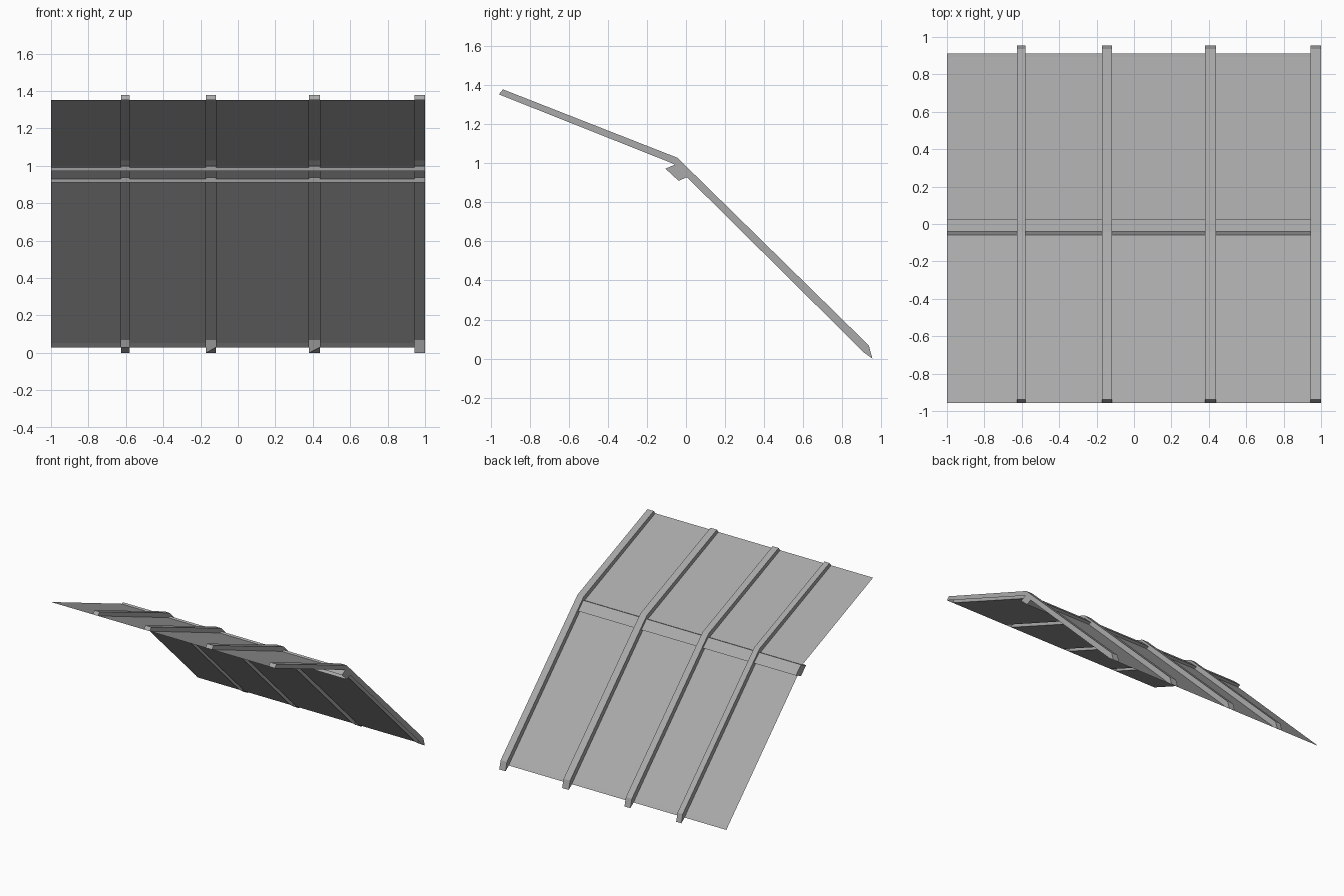
import bpy
import bmesh

cube = bpy.data.objects.get("Cube")
if cube:
    bpy.data.objects.remove(cube, do_unlink=True)

grey = bpy.data.materials.new("metal_grey")
grey.use_nodes = True
COLOUR = (0.4, 0.4, 0.4, 1)
grey.diffuse_color = COLOUR
grey.node_tree.nodes["Principled BSDF"].inputs["Base Color"].default_value = COLOUR


def extruded_sheet(name, path, x0, x1, capped=False, lip=0):
    """Sweep an open (y, z) path along x; capped closes both ends.
    lip is the number of corners of the small face under the lower tip."""
    bm = bmesh.new()
    near = [bm.verts.new((x0, y, z)) for y, z in path]
    far = [bm.verts.new((x1, y, z)) for y, z in path]
    for i in range(len(path) - 1):
        bm.faces.new((near[i], far[i], far[i + 1], near[i + 1]))
    if capped:
        bm.faces.new(near)
        bm.faces.new(far[::-1])
    if lip:
        bm.faces.new((near[-2], far[-2], far[-1], near[-1])[:lip])
    bmesh.ops.recalc_face_normals(bm, faces=bm.faces)
    # open sheets face upward
    bm.normal_update()
    if sum(f.normal.z * f.calc_area() for f in bm.faces) < 0:
        bmesh.ops.reverse_faces(bm, faces=bm.faces)
    mesh = bpy.data.meshes.new(name)
    bm.to_mesh(mesh)
    bm.free()
    mesh.materials.append(grey)
    obj = bpy.data.objects.new(name, mesh)
    bpy.context.collection.objects.link(obj)
    return obj


# Hollow ribs, open underneath: top skin, end faces and side walls
eave, bend, ridge = (0.912, 0.03), (-0.064, 0.997), (-0.957, 1.352)
rib_top = [ridge, (-0.937, 1.378), (-0.044, 1.028), (0.935, 0.068), (0.954, 0)]
ribs = [(-0.626, -0.58), (-0.171, -0.118), (0.38, 0.438), (0.944, 1)]


def rib(name, x0, x1, lip):
    bm = bmesh.new()
    under = [eave, bend]
    near, far = ([bm.verts.new((x, y, z)) for y, z in rib_top + under] for x in (x0, x1))
    for i in range(len(rib_top) - 1):
        bm.faces.new((near[i], far[i], far[i + 1], near[i + 1]))
    bm.faces.new(near)
    bm.faces.new(far[::-1])
    # small closing face under the lower tip
    if lip:
        tip = (near[4], far[4], far[5], near[5])
        bm.faces.new(tip[:lip])
    bmesh.ops.recalc_face_normals(bm, faces=bm.faces)
    mesh = bpy.data.meshes.new(name)
    bm.to_mesh(mesh)
    bm.free()
    mesh.materials.append(grey)
    bpy.context.collection.objects.link(bpy.data.objects.new(name, mesh))


for n, ((x0, x1), lip) in enumerate(zip(ribs, (4, 3, 3, 0)), 1):
    rib(f"rib_{n}", x0, x1, lip)

# Thin folded panels filling the bays between ribs
panel_path = [ridge, bend, (0.892, 0.053), eave]
starts = [-1] + [x1 for _, x1 in ribs[:-1]]
for n, (x0, (x1, _)) in enumerate(zip(starts, ribs), 1):
    extruded_sheet(f"panel_{n}", panel_path, x0, x1)

# Cross beam at the fold, a channel open on its lower side
beam_path = [(-0.105, 0.972), (-0.04, 1.0), (0.027, 0.938), (-0.038, 0.91)]
extruded_sheet("cross_beam", beam_path, -1, 1, capped=True)
